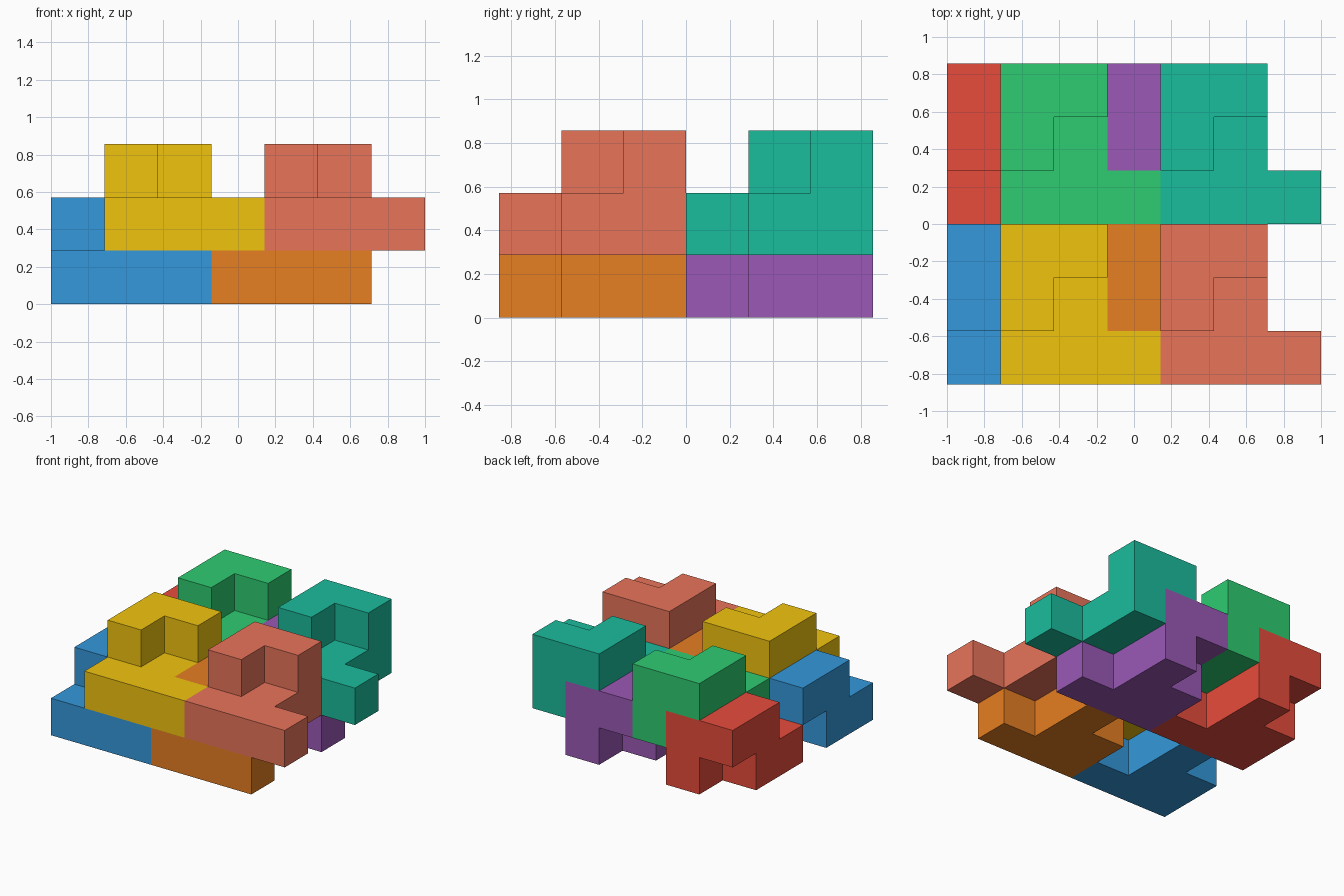
import bpy, bmesh
from mathutils import Vector

if "Cube" in bpy.data.objects:
    bpy.data.objects.remove(bpy.data.objects["Cube"])

U = 2 / 7  # edge of one cube cell

# One interlocking nine-cube piece, as cell coordinates
PIECE = {(0, 0, 0), (1, 0, 0), (2, 0, 0), (0, 1, 0), (1, 1, 0), (1, 2, 0),
         (0, 1, 1), (0, 2, 1), (1, 2, 1)}

# Corner loop for each outward face direction of a cell
SIDES = {
    (1, 0, 0): [(1, 0, 0), (1, 1, 0), (1, 1, 1), (1, 0, 1)],
    (-1, 0, 0): [(0, 0, 0), (0, 0, 1), (0, 1, 1), (0, 1, 0)],
    (0, 1, 0): [(0, 1, 0), (0, 1, 1), (1, 1, 1), (1, 1, 0)],
    (0, -1, 0): [(0, 0, 0), (1, 0, 0), (1, 0, 1), (0, 0, 1)],
    (0, 0, 1): [(0, 0, 1), (1, 0, 1), (1, 1, 1), (0, 1, 1)],
    (0, 0, -1): [(0, 0, 0), (0, 1, 0), (1, 1, 0), (1, 0, 0)],
}


def linear(hex_code):
    rgb = [int(hex_code[i:i + 2], 16) / 255 for i in (0, 2, 4)]
    return [c / 12.92 if c < 0.04045 else ((c + 0.055) / 1.055) ** 2.4 for c in rgb] + [1]


def make_piece(name, offset, colour):
    bm = bmesh.new()
    verts = {}
    for cell in PIECE:
        for side, corners in SIDES.items():
            if tuple(a + b for a, b in zip(cell, side)) in PIECE:
                continue  # inner wall
            loop = []
            for c in corners:
                key = tuple(a + b for a, b in zip(cell, c))
                if key not in verts:
                    verts[key] = bm.verts.new(Vector(key) * U)
                loop.append(verts[key])
            bm.faces.new(loop)
    # merge coplanar cell faces into clean flat sides
    bmesh.ops.dissolve_limit(bm, angle_limit=0.01, verts=bm.verts[:], edges=bm.edges[:])
    mesh = bpy.data.meshes.new(name)
    bm.to_mesh(mesh)
    bm.free()
    obj = bpy.data.objects.new(name, mesh)
    obj.location = Vector(offset) * U + Vector((-1, -3 * U, 0))
    mat = bpy.data.materials.new(name + "_colour")
    mat.diffuse_color = linear(colour)
    mat.use_nodes = True
    mat.node_tree.nodes["Principled BSDF"].inputs["Base Color"].default_value = mat.diffuse_color
    mesh.materials.append(mat)
    bpy.context.collection.objects.link(obj)


# Lower and upper layers, each repeated every three cells in x and y
COLOURS = [("blue", "3498db"), ("yellow", "f1c40f"), ("orange", "e67e22"), ("coral", "e8745a"),
           ("red", "e74c3c"), ("green", "2ecc71"), ("purple", "9b59b6"), ("teal", "1abc9c")]
i = 0
for row in range(2):
    for col in range(2):
        for layer, label in enumerate(("lower", "upper")):
            name, code = COLOURS[i]
            make_piece(f"{label}_{name}_block", (3 * col + layer, 3 * row, layer), code)
            i += 1
